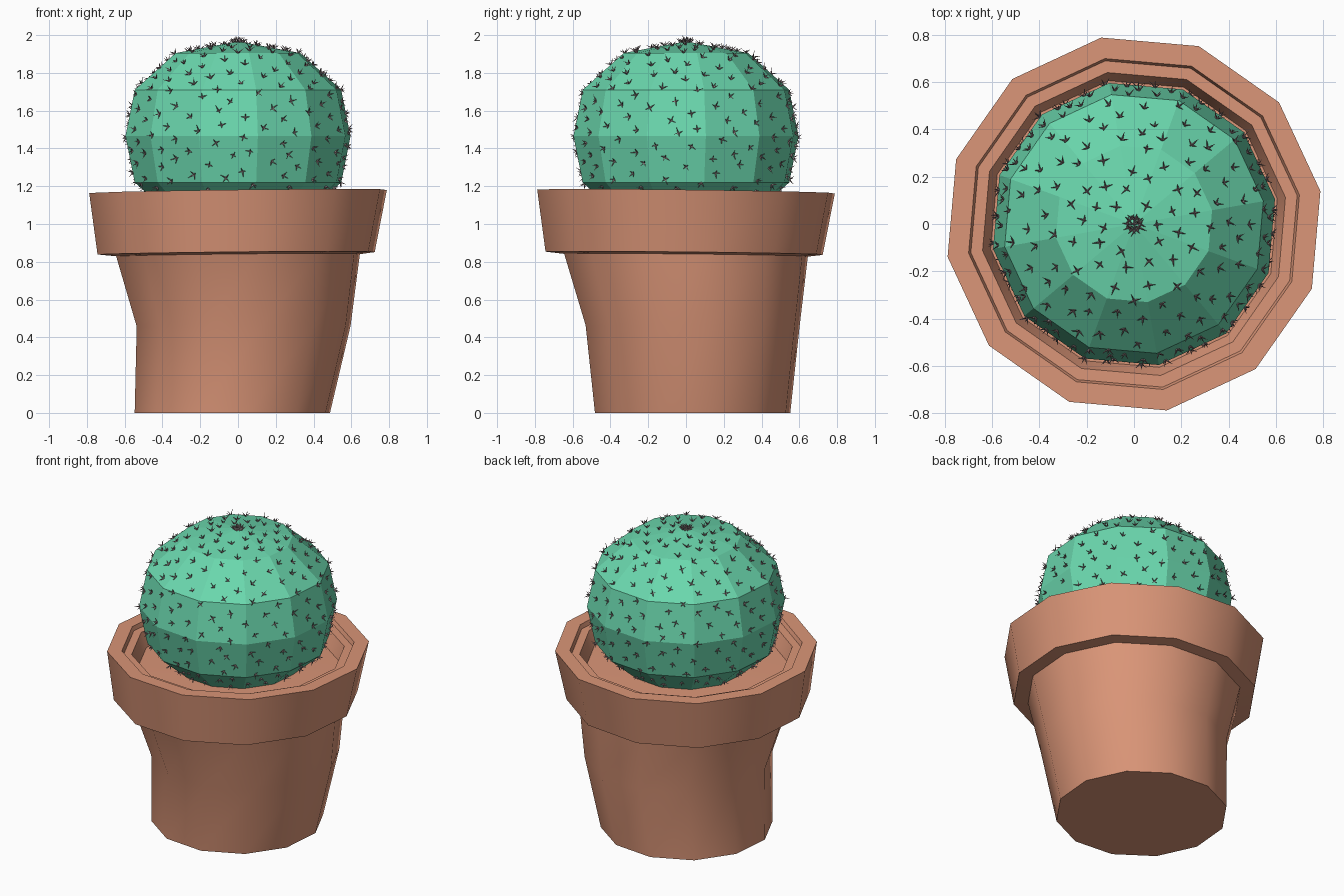
import bpy, bmesh, math, random
from mathutils import Vector, Matrix
from mathutils.bvhtree import BVHTree

random.seed(4)
SIDES = 12
PHASE = math.radians(10)

cube = bpy.data.objects.get("Cube")
if cube:
    bpy.data.objects.remove(cube, do_unlink=True)


def material(name, rgb):
    mat = bpy.data.materials.new(name)
    mat.use_nodes = True
    colour = (*rgb, 1)
    mat.diffuse_color = colour
    mat.node_tree.nodes["Principled BSDF"].inputs["Base Color"].default_value = colour
    return mat


def finish(bm, name, mat):
    mesh = bpy.data.meshes.new(name)
    bm.to_mesh(mesh)
    mesh.materials.append(mat)
    obj = bpy.data.objects.new(name, mesh)
    bpy.context.collection.objects.link(obj)
    return obj


def lathe(rings, tilt=0):
    """Join twelve-sided rings (radius, z, centre x, centre y), with a slight tilt on the upper ones."""
    bm = bmesh.new()
    loops = []
    for r, z, cx, cy in rings:
        loop = []
        for i in range(SIDES if r else 1):
            a = PHASE + math.tau * i / SIDES
            x, y = cx + r * math.cos(a), cy + r * math.sin(a)
            loop.append(bm.verts.new((x, y, z + tilt * min(z, 1) * (x - y))))
        loops.append(loop)
    for low, high in zip(loops, loops[1:]):
        for i in range(SIDES):
            j = (i + 1) % SIDES
            if len(low) == 1:
                bm.faces.new((low[0], high[j], high[i]))
            elif len(high) == 1:
                bm.faces.new((low[i], low[j], high[0]))
            else:
                bm.faces.new((low[i], low[j], high[j], high[i]))
    bm.normal_update()
    return bm


terracotta = material("terracotta", (0.70, 0.30, 0.185))
green = material("cactus green", (0.145, 0.68, 0.42))
spine_grey = material("spine grey brown", (0.32, 0.24, 0.25))

# Pot: leaning body, flared rim, stepped lip and inner floor
pot_rings = [
    (0, 0, -0.03, 0.035), (0.525, 0, -0.03, 0.035), (0.575, 0.46, 0.03, 0.035),
    (0.655, 0.835, 0, 0), (0.745, 0.845, -0.01, -0.01), (0.80, 1.172, 0, 0),
    (0.71, 1.172, 0, 0), (0.70, 1.145, 0, 0), (0.65, 1.145, 0, 0),
    (0.615, 1.05, 0, 0), (0, 1.07, 0, 0),
]
bm = lathe(pot_rings, 0.012)
for v in bm.verts:
    if v.co.z < 0.1:
        v.co.z = 0
pot = finish(bm, "pot", terracotta)
bm.free()
bpy.ops.object.select_all(action='DESELECT')
pot.select_set(True)
bpy.context.view_layer.objects.active = pot
bpy.ops.object.shade_smooth_by_angle(angle=math.radians(40))

# Cactus: faceted, slightly squashed ball
centre = Vector((0, 0, 1.465))
half = [(0.335, 0.44), (0.555, 0.245)]
cactus_rings = [(0, 0.96, 0, 0)]
cactus_rings += [(r, centre.z - h, 0, 0) for r, h in half]
cactus_rings += [(0.605, centre.z, 0, 0)]
cactus_rings += [(r, centre.z + h, 0, 0) for r, h in reversed(half)]
cactus_rings += [(0, 1.967, 0, 0)]
body = lathe(cactus_rings)
finish(body, "cactus_body", green)
surface = BVHTree.FromBMesh(body)

# Spines: splayed clusters of thin cones spread over the ball
spines = bmesh.new()


def add_spine(base, direction, length):
    turn = direction.to_track_quat('Z', 'Y').to_matrix().to_4x4()
    place = Matrix.Translation(base + direction * length * 0.45) @ turn
    bmesh.ops.create_cone(spines, cap_ends=False, segments=3, radius1=0.0055,
                          radius2=0.0005, depth=length, matrix=place)


def add_cluster(direction, count, length):
    point, normal, _, _ = surface.ray_cast(centre + direction * 2, -direction)
    if point is None or point.z < 1.09:
        return
    side = normal.orthogonal().normalized()
    start = random.uniform(0, math.tau)
    for k in range(count):
        spread = Matrix.Rotation(start + math.tau * k / count, 3, normal) @ side
        lean = (normal + spread * random.uniform(0.7, 1.6)).normalized()
        add_spine(point, lean, length * random.uniform(0.7, 1.15))


TOTAL = 360
for n in range(TOTAL):
    h = 1 - 2 * (n + 0.5) / TOTAL
    a = n * math.pi * (3 - math.sqrt(5)) + random.uniform(-0.06, 0.06)
    h = max(-1, min(1, h + random.uniform(-0.02, 0.02)))
    r = math.sqrt(1 - h * h)
    add_cluster(Vector((r * math.cos(a), r * math.sin(a), h)), 4, 0.036)

# Dense tuft at the crown
for n in range(10):
    a = n * math.tau / 10
    add_cluster(Vector((0.05 * math.cos(a), 0.05 * math.sin(a), 1)).normalized(), 4, 0.036)

finish(spines, "spines", spine_grey)
spines.free()
body.free()
